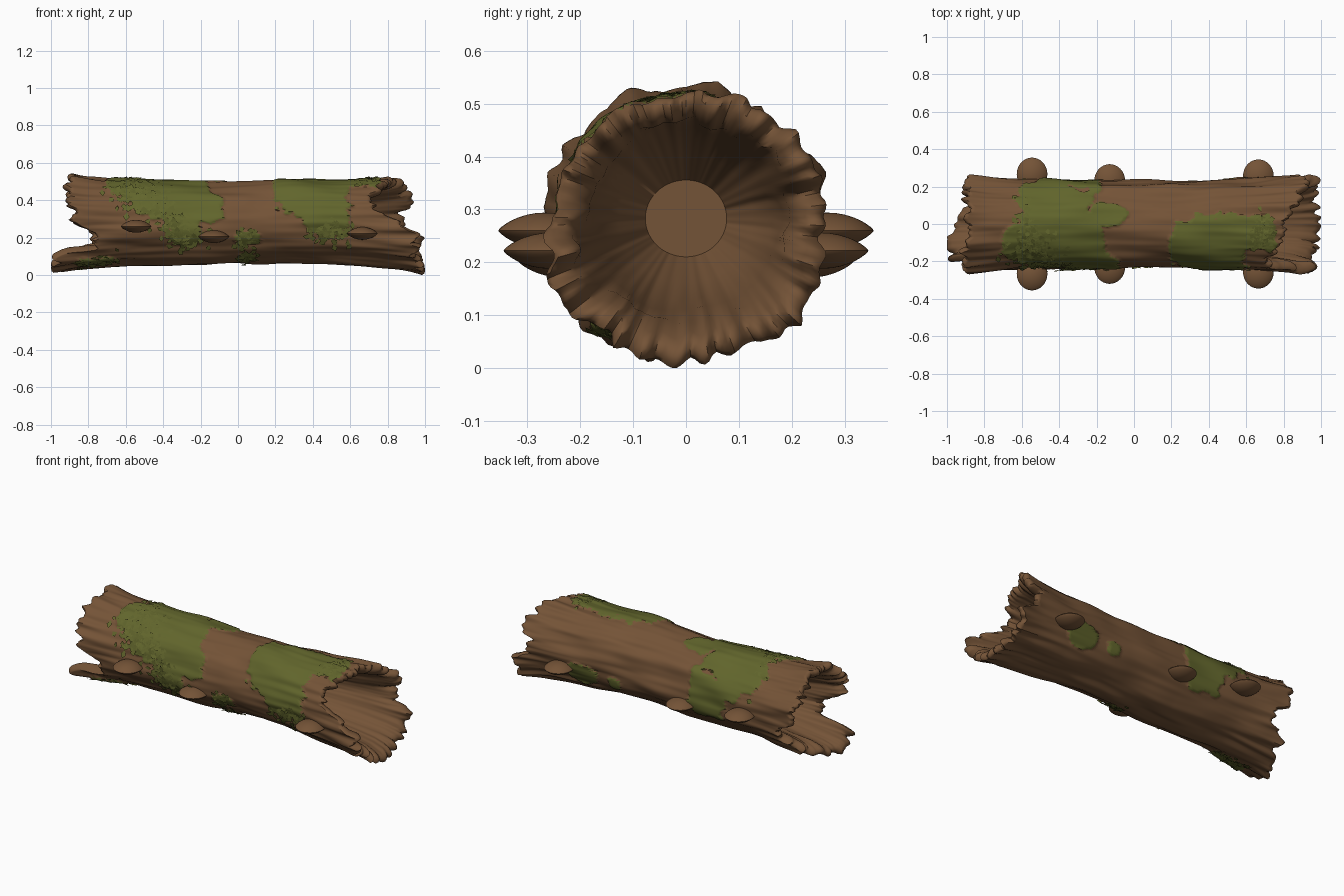
import bpy, bmesh, math, random
from mathutils import Vector, noise

if "Cube" in bpy.data.objects:
    bpy.data.objects.remove(bpy.data.objects["Cube"])

random.seed(4)
N, M = 200, 150          # columns around, rows along the bark


def material(name, rgb):
    m = bpy.data.materials.new(name)
    m.diffuse_color = (*rgb, 1)
    m.use_nodes = True
    m.node_tree.nodes["Principled BSDF"].inputs["Base Color"].default_value = m.diffuse_color
    return m


bark = material("bark brown", (0.175, 0.087, 0.038))
moss = material("moss green", (0.120, 0.130, 0.025))

# Broken end outlines: (angle from the top towards the front, x)
RIGHT = [(0, .80), (20, .78), (35, .74), (62, .71), (78, .76), (92, .87), (108, .96), (125, .94), (145, .95),
         (180, .97), (220, .95), (248, .985), (268, .86), (280, .86), (296, .95), (318, .88), (340, .86), (360, .80)]
LEFT = [(0, -.87), (40, -.90), (70, -.89), (92, -.85), (108, -.74), (122, -.76), (136, -.95), (155, -.985),
        (180, -.93), (215, -.88), (250, -.76), (275, -.87), (315, -.88), (360, -.87)]


def lookup(table, d):
    d %= 360
    for (a, u), (b, v) in zip(table, table[1:]):
        if a <= d <= b:
            t = (d - a) / (b - a)
            t = t * t * (3 - 2 * t)
            return u + (v - u) * t


def n3(x, a, fa, fx, seed=0):
    return noise.noise(Vector((math.cos(a) * fa + seed, math.sin(a) * fa - seed, x * fx + seed * .7)))


# Moss patches: x, angle, half length, half angle
PATCHES = [(-.42, 0, .20, 75), (-.22, 65, .13, 26), (-.28, 98, .09, 30), (-.15, -12, .10, 16), (-.26, 30, .11, 35),
           (.40, 35, .21, 46), (.47, 78, .12, 34), (.62, 12, .14, 25), (.05, 113, .07, 10),
           (-.77, 150, .11, 11), (.05, 152, .04, 10), (.53, -112, .11, 18),
           (-.30, -85, .12, 36), (-.60, 25, .11, 25), (.32, -112, .04, 9)]


def mossy(x, a):
    best = -9
    for px, pa, sx, sa in PATCHES:
        da = (math.degrees(a) - pa + 180) % 360 - 180
        # boxy ellipses
        best = max(best, 1 - (abs((x - px) / sx) ** 3 + abs(da / sa) ** 3) ** (1 / 3))
    return best + .30 * n3(x, a, 2.2, 9, 5) + .16 * n3(x, a, 6, 22, 9)


def point(x, a, f=1.0, lift=0.0, rough=1.0):
    """Point on the log; f scales the radius, lift adds to it."""
    e = min(1, abs(x)) ** 3
    ridges = .016 * n3(x, a, 2.2, 2.2) + (.005 + .022 * e) * n3(x, a, 6, 3, 3)
    ridges += .010 * n3(x, a, 2, 5, 7) + .008 * e * n3(x, a, 14, 4, 8)
    r = ridges * rough + lift
    ry = (.230 + .052 * e + r) * f
    rz = (.217 + .052 * e + r) * f
    return Vector((x, -ry * math.sin(a), .279 + .004 * math.sin(x * 4) + rz * math.cos(a)))


def end_x(table, a, sign):
    x = lookup(table, math.degrees(a))
    x += .045 * n3(sign, a, 5, 1, 11) + .035 * n3(sign, a, 11, 1, 13)
    return max(-.985, min(.985, x))


def finish(ob, angle):
    bpy.context.view_layer.objects.active = ob
    ob.select_set(True)
    bpy.ops.object.shade_smooth_by_angle(angle=math.radians(angle))
    ob.select_set(False)


def make_object(name, bm, mats):
    me = bpy.data.meshes.new(name)
    bm.to_mesh(me)
    bm.free()
    ob = bpy.data.objects.new(name, me)
    for m in mats:
        me.materials.append(m)
    bpy.context.collection.objects.link(ob)
    return ob


# Hollow log: bark rows, rounded broken rims, tapering cavities at both ends
bm = bmesh.new()
angles = [2 * math.pi * j / N for j in range(N)]
ends = [(end_x(LEFT, a, -1), end_x(RIGHT, a, 1)) for a in angles]
LIP = [(.011, .97), (.015, .92), (.008, .86), (-.015, .80)]      # overhang, radius factor
CAVITY = [(.12, .765), (.35, .73), (.6, .67), (.8, .54), (1, .33)]  # depth fraction, radius factor
FLOOR = .38


def inside(sign):
    rows = []
    k = 1 if sign > 0 else 0
    for dx, f in LIP:
        rows.append([bm.verts.new(point(ends[j][k], a, f) + Vector((sign * dx, 0, 0)))
                     for j, a in enumerate(angles)])
    for t, f in CAVITY:
        row = []
        for j, a in enumerate(angles):
            x0 = ends[j][k] - sign * .015
            x = x0 + (sign * FLOOR - x0) * t
            g = f + .06 * (1 - t) * n3(x, a, 2, 3, 2)
            row.append(bm.verts.new(point(x, a, g, 0, .8 * (1 - t))))
        rows.append(row)
    return rows


outer = []
for i in range(M + 1):
    row = []
    for j, a in enumerate(angles):
        x0, x1 = ends[j]
        x = x0 + (x1 - x0) * i / M
        row.append(bm.verts.new(point(x, a, 1, .008 if mossy(x, a) > 0 else 0)))
    outer.append(row)
left_rows, right_rows = inside(-1), inside(1)
rows = left_rows[::-1] + outer + right_rows
first = len(left_rows)
for i in range(len(rows) - 1):
    for j in range(N):
        k = (j + 1) % N
        f = bm.faces.new((rows[i][j], rows[i][k], rows[i + 1][k], rows[i + 1][j]))
        if 0 <= i - first < M:
            x = (rows[i][j].co.x + rows[i + 1][k].co.x) / 2
            f.material_index = int(mossy(x, angles[j] + math.pi / N) > 0)
bm.faces.new(rows[0])
bm.faces.new(rows[-1])
bmesh.ops.recalc_face_normals(bm, faces=bm.faces)
finish(make_object("hollow_log", bm, [bark, moss]), 50)

# Ragged moss tufts: small tilted leaves over the thickest moss
TUFTS = [(-.55, 38, .06, 15, 190), (-.45, 65, .06, 12, 90), (-.34, 92, .04, 12, 60), (-.27, 115, .04, 9, 50),
         (.05, 150, .025, 8, 60), (.48, 105, .05, 9, 80), (.69, 12, .04, 12, 100),
         (-.77, 153, .05, 7, 80), (-.58, 0, .03, 25, 60), (.04, 115, .03, 7, 30)]
bm = bmesh.new()
for tx, ta, sx, sa, count in TUFTS:
    for _ in range(count):
        x = tx + random.gauss(0, sx)
        a = math.radians(ta + random.gauss(0, sa))
        j = round(a / (2 * math.pi) * N) % N
        if not ends[j][0] + .04 < x < ends[j][1] - .04:
            continue
        out = Vector((0, -math.sin(a), math.cos(a)))
        side = Vector((0, math.cos(a), math.sin(a)))
        t = random.uniform(0, 2 * math.pi)
        d = Vector((math.cos(t), 0, 0)) + side * math.sin(t)
        w = d.cross(out) * random.uniform(.010, .018)
        s = random.uniform(.020, .034)
        p = point(x, a, 1, .005)
        tip = p + d * s + out * random.uniform(-.004, .010)
        pts = [p - d * s * .5, p + d * s * .3 + w + out * .005, tip, p + d * s * .3 - w + out * .005]
        for q in pts:
            q.z = max(q.z, 0)
        bm.faces.new([bm.verts.new(q) for q in pts])
make_object("moss_tufts", bm, [moss])

# Bracket fungi: lens-shaped shelves mirrored on front and back
for n, (x, tip, z) in enumerate([(-.545, .355, .26), (-.13, .32, .205), (.665, .345, .222)]):
    for s, side in ((-1, "front"), (1, "back")):
        bm = bmesh.new()
        bmesh.ops.create_uvsphere(bm, u_segments=32, v_segments=16, radius=1)
        for v in bm.verts:
            h = abs(v.co.z) ** 1.6 * math.copysign(.034, v.co.z)
            v.co = Vector((x + v.co.x * .082, s * (tip - .088) + s * v.co.y * .088, z + h))
        bmesh.ops.recalc_face_normals(bm, faces=bm.faces)
        finish(make_object(f"bracket_fungus_{side}_{n + 1}", bm, [bark]), 40)
